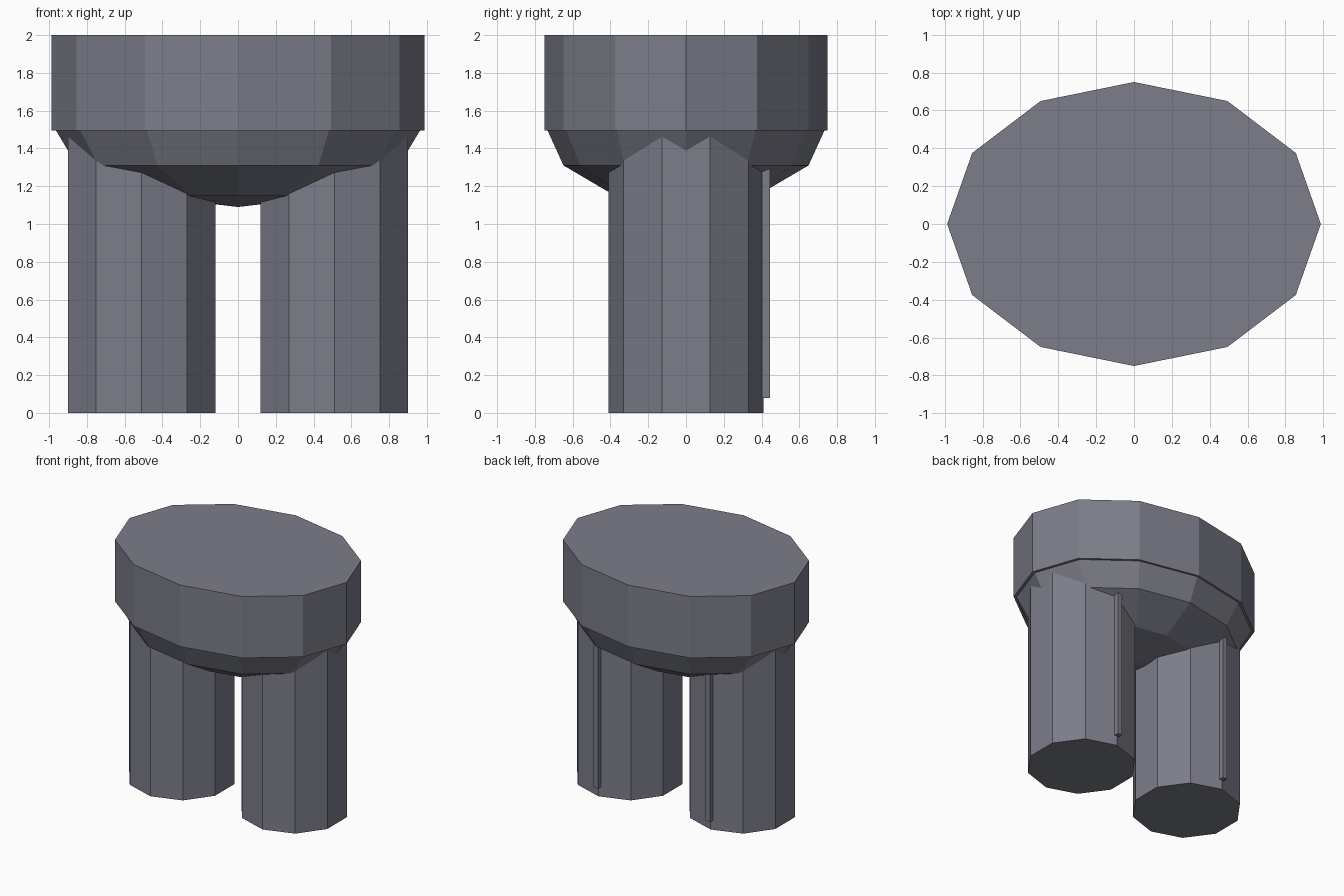
import bpy, math

if "Cube" in bpy.data.objects:
    bpy.data.objects.remove(bpy.data.objects["Cube"])

mat = bpy.data.materials.new("slate grey")
mat.diffuse_color = (0.2, 0.205, 0.25, 1)
mat.use_nodes = True
mat.node_tree.nodes["Principled BSDF"].inputs["Base Color"].default_value = mat.diffuse_color


def finish(name, scale=(1, 1, 1)):
    ob = bpy.context.object
    ob.name = name
    ob.scale = scale
    bpy.ops.object.transform_apply(location=False, rotation=True, scale=True)
    ob.data.materials.append(mat)
    return ob


def prism(name, sides, rx, ry, x, z0, z1):
    # blender cylinders start with a vertex on the y axis
    bpy.ops.mesh.primitive_cylinder_add(vertices=sides, radius=1, depth=1,
                                        location=(x, 0, (z0 + z1) / 2))
    return finish(name, (rx, ry, z1 - z0))


# waistband: 12-sided oval drum
prism("waistband", 12, 0.987, 0.75, 0, 1.495, 2.0)

# hips: squashed low-poly ball whose lower half shows below the waistband
bpy.ops.mesh.primitive_uv_sphere_add(segments=12, ring_count=6, radius=1,
                                     location=(0, 0, 1.53))
finish("hips", (0.985, 0.749, 0.44))

# legs with a thin raised seam down the back
for side, s in (("left", -1), ("right", 1)):
    prism(side + "_leg", 10, 0.41, 0.41, s * 0.51, 0, 1.52)
    bpy.ops.mesh.primitive_cube_add(size=1, location=(s * 0.51, 0.42, 0.73))
    finish(side + "_back_seam", (0.04, 0.05, 1.30))
